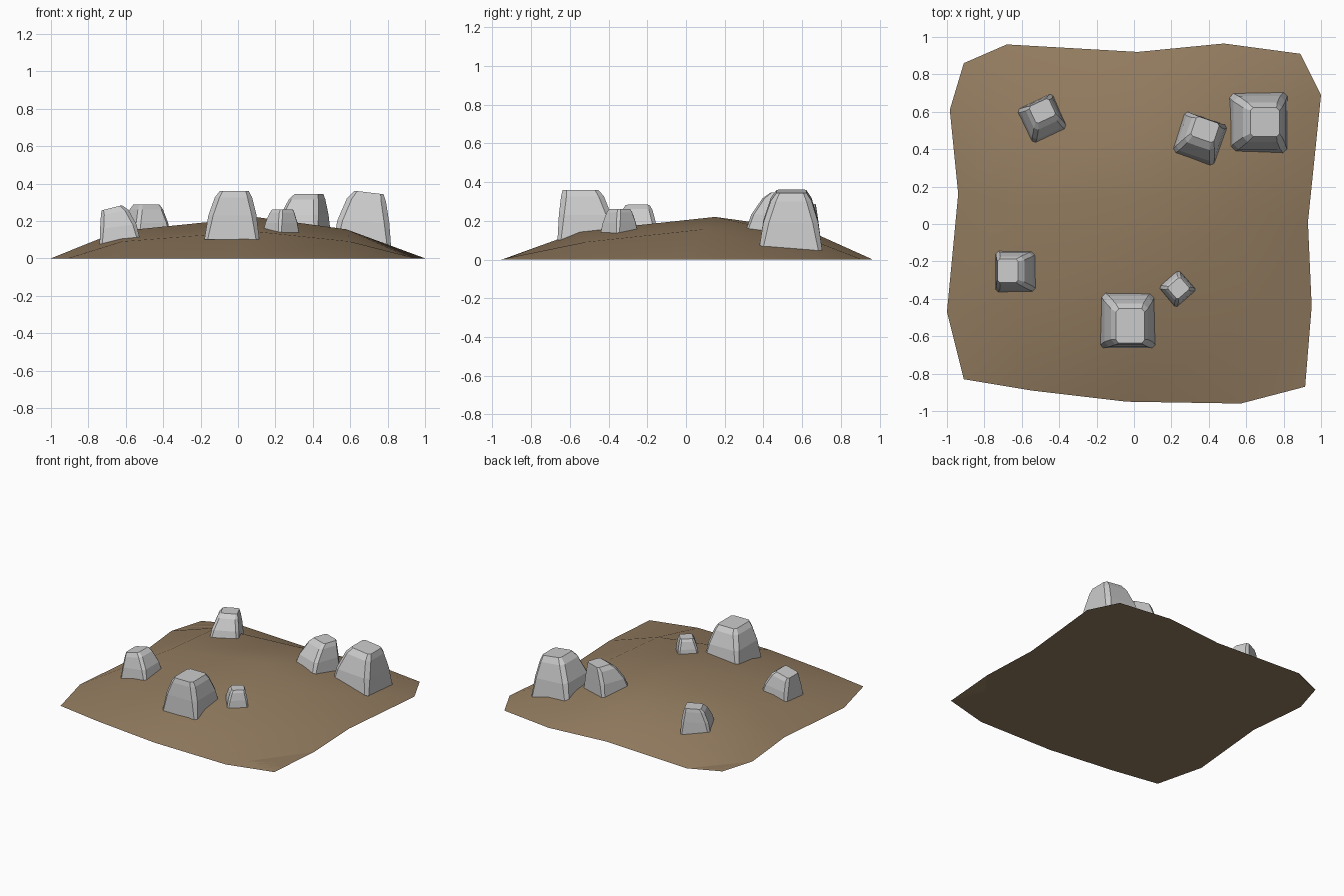
import bpy, bmesh
from math import radians
from mathutils import Vector, Matrix

if "Cube" in bpy.data.objects:
    bpy.data.objects.remove(bpy.data.objects["Cube"])


def finish(bm, name):
    bmesh.ops.recalc_face_normals(bm, faces=bm.faces)
    me = bpy.data.meshes.new(name)
    bm.to_mesh(me)
    bm.free()
    ob = bpy.data.objects.new(name, me)
    bpy.context.collection.objects.link(ob)
    return ob


# Earth mound: uneven 5 x 5 grid, rows from front to back, flat underside
rows = [
    [(-.91, -.83, 0), (-.55, -.89, 0), (-.04, -.95, 0), (.57, -.96, 0), (.915, -.87, 0)],
    [(-1, -.47, 0), (-.62, -.52, .09), (.08, -.55, .145), (.6, -.52, .09), (.95, -.44, 0)],
    [(-.94, .16, 0), (-.64, .1, .145), (.1, .15, .22), (.58, .08, .155), (.93, .01, 0)],
    [(-.985, .61, 0), (-.6, .6, .13), (.05, .62, .155), (.56, .6, .12), (1, .69, 0)],
    [(-.91, .86, 0), (-.68, .96, 0), (.02, .92, 0), (.48, .965, 0), (.89, .91, 0)],
]
bm = bmesh.new()
grid = [[bm.verts.new(p) for p in row] for row in rows]
for j in range(4):
    for i in range(4):
        bm.faces.new((grid[j][i], grid[j][i + 1], grid[j + 1][i + 1], grid[j + 1][i]))
rim = (grid[0] + [grid[j][4] for j in (1, 2, 3)] + grid[4][::-1]
       + [grid[j][0] for j in (3, 2, 1)])
bm.faces.new(rim[::-1])
mound = finish(bm, "earth_mound")
mat = bpy.data.materials.new("earth")
mat.diffuse_color = (0.29, 0.2, 0.115, 1)
mat.use_nodes = True
mat.node_tree.nodes["Principled BSDF"].inputs["Base Color"].default_value = mat.diffuse_color
mound.data.materials.append(mat)
bpy.context.view_layer.objects.active = mound
mound.select_set(True)
bpy.ops.object.shade_smooth_by_angle(angle=radians(30))


# Rock: tapered block with chamfered corners and a rounded shoulder
def rock(name, base, half, angle, z0, z1, top, top_half, tilt=0.0):
    bm = bmesh.new()
    base, top, half, top_half = (Vector(v) for v in (base, top, half, top_half))
    rot = Matrix.Rotation(radians(angle), 2)
    rings = []
    # height fraction, inset fraction from base to top, corner chamfer
    for t, inset, cut in ((0, 0, .12), (.5, .26, .2), (.87, .68, .25), (1, 1, .2)):
        c = base.lerp(top, inset)
        h = half.lerp(top_half, inset)
        ring = []
        for sx, sy in ((1, 1), (-1, 1), (-1, -1), (1, -1)):
            pair = [(sx, sy * (1 - cut)), (sx * (1 - cut), sy)]
            for px, py in (pair if sx * sy > 0 else pair[::-1]):
                p = c + rot @ Vector((px * h.x, py * h.y))
                z = z0 + t * (z1 - z0) + t * tilt * (p.x - c.x)
                ring.append(bm.verts.new((p.x, p.y, z)))
        rings.append(ring)
    for a, b in zip(rings, rings[1:]):
        for i in range(8):
            k = (i + 1) % 8
            bm.faces.new((a[i], a[k], b[k], b[i]))
    bm.faces.new(rings[0][::-1])
    bm.faces.new(rings[-1])
    finish(bm, name)


rock("rock_back_right_large", (.66, .54), (.16, .165), 0, .04, .352, (.70, .545), (.078, .077), -.12)
rock("rock_back_right_small", (.347, .45), (.122, .122), -19, .12, .345, (.38, .505), (.065, .055))
rock("rock_back_left", (-.49, .557), (.107, .107), 25, .09, .288, (-.49, .605), (.058, .05))
rock("rock_front_left", (-.628, -.253), (.112, .112), 0, .07, .27, (-.675, -.25), (.055, .062), .25)
rock("rock_front_large", (-.033, -.513), (.147, .151), 0, .10, .36, (-.02, -.545), (.077, .092))
rock("rock_front_small", (.23, -.345), (.075, .075), 41, .12, .26, (.238, -.343), (.045, .042))
